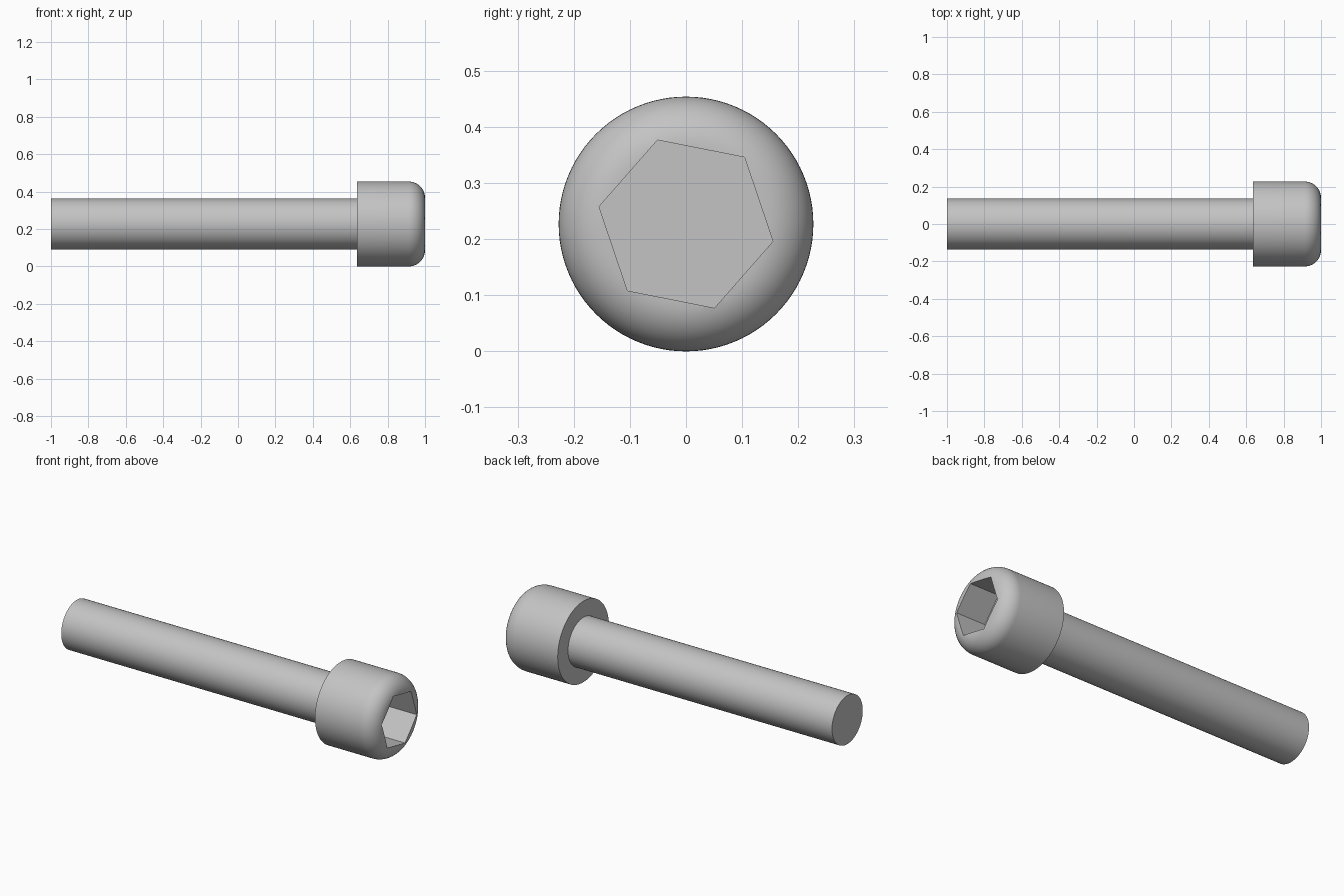
import bpy, bmesh
from math import sin, cos, pi, radians
from mathutils import Matrix, Vector

default = bpy.data.objects.get("Cube")
if default:
    bpy.data.objects.remove(default, do_unlink=True)

HEAD_R, SHAFT_R = 0.227, 0.136
HEAD_X, FILLET = 0.636, 0.088
SOCKET_R, SOCKET_DEPTH = 0.158, 0.18
AXIS_Z = HEAD_R
SEGMENTS = 96

steel = bpy.data.materials.new("grey_steel")
steel.use_nodes = True
colour = (0.55, 0.55, 0.55, 1)
steel.diffuse_color = colour
steel.node_tree.nodes["Principled BSDF"].inputs["Base Color"].default_value = colour


def make_object(name, bm):
    bmesh.ops.recalc_face_normals(bm, faces=bm.faces)
    mesh = bpy.data.meshes.new(name)
    bm.to_mesh(mesh)
    bm.free()
    mesh.materials.append(steel)
    obj = bpy.data.objects.new(name, mesh)
    bpy.context.collection.objects.link(obj)
    obj.location.z = AXIS_Z
    return obj


# Shaft and rounded head: one profile (x, radius) turned about the x axis
profile = [(-1, SHAFT_R), (HEAD_X, SHAFT_R), (HEAD_X, HEAD_R)]
for i in range(13):
    a = i / 12 * pi / 2
    profile.append((1 - FILLET + FILLET * sin(a), HEAD_R - FILLET + FILLET * cos(a)))

bm = bmesh.new()
verts = [bm.verts.new((x, 0, r)) for x, r in profile]
edges = [bm.edges.new(pair) for pair in zip(verts, verts[1:])]
bmesh.ops.spin(bm, geom=verts + edges, cent=(0, 0, 0), axis=(1, 0, 0),
               angle=2 * pi, steps=SEGMENTS, use_duplicate=False)
bmesh.ops.remove_doubles(bm, verts=bm.verts, dist=1e-4)
# Flat end caps
bmesh.ops.holes_fill(bm, edges=[e for e in bm.edges if e.is_boundary], sides=0)
bolt = make_object("socket_head_bolt", bm)

# Hexagonal prism that cuts the drive socket
bm = bmesh.new()
ring = []
for i in range(6):
    a = radians(-11.3 + 60 * i)
    ring.append(bm.verts.new((1 - SOCKET_DEPTH, SOCKET_R * cos(a), SOCKET_R * sin(a))))
floor = bm.faces.new(ring)
walls = bmesh.ops.extrude_face_region(bm, geom=[floor], use_keep_orig=True)
bmesh.ops.translate(bm, vec=Vector((SOCKET_DEPTH + 0.1, 0, 0)),
                    verts=[v for v in walls["geom"] if isinstance(v, bmesh.types.BMVert)])
cutter = make_object("socket_cutter", bm)
cutter.hide_render = True

# Cut the socket, then smooth the turned surfaces
cut = bolt.modifiers.new("socket", "BOOLEAN")
cut.operation = "DIFFERENCE"
cut.solver = "EXACT"
cut.object = cutter
bpy.context.view_layer.objects.active = bolt
bolt.select_set(True)
bpy.ops.object.modifier_apply(modifier=cut.name)
bpy.data.objects.remove(cutter, do_unlink=True)
bpy.ops.object.shade_smooth_by_angle(angle=radians(30))
